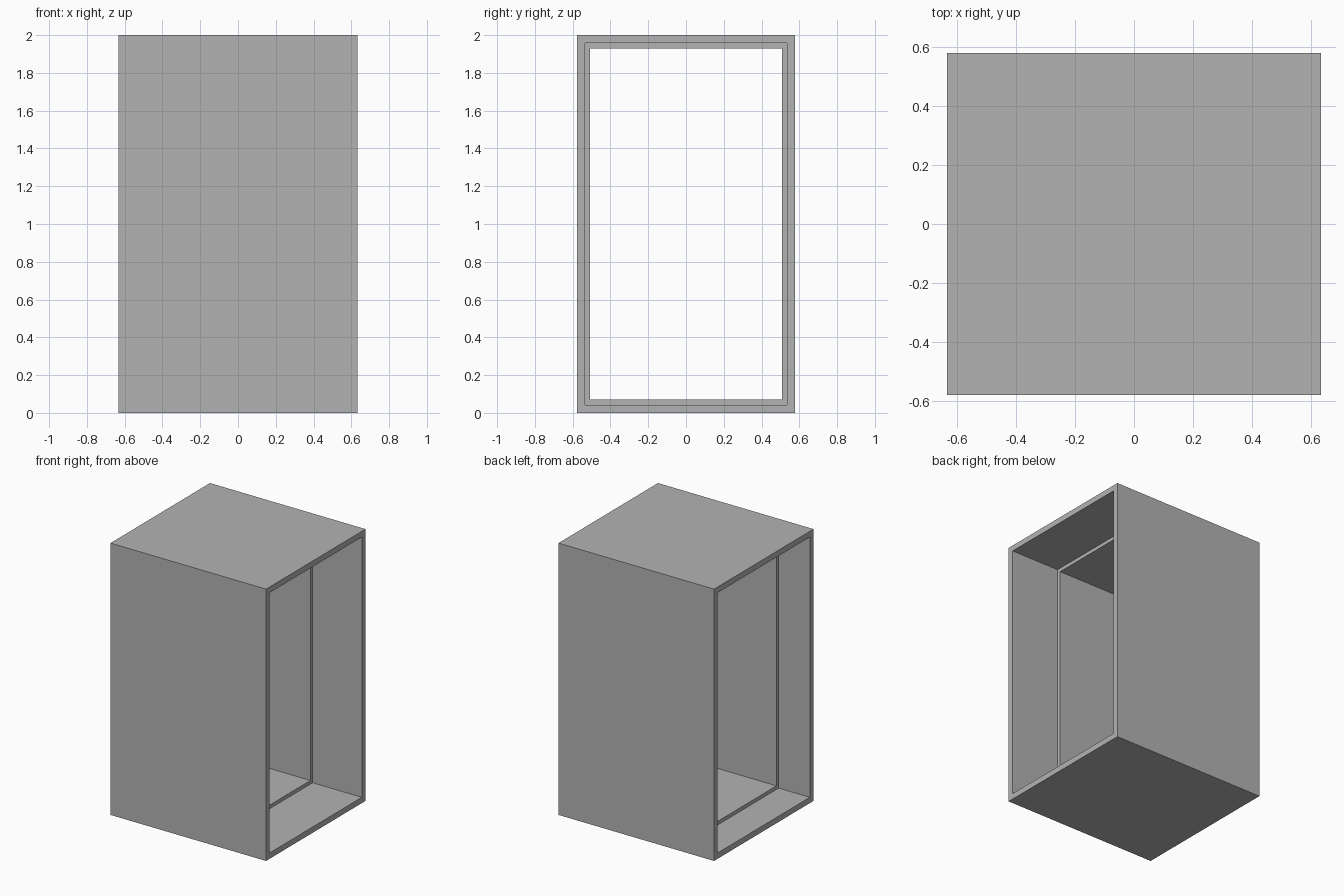
import bpy
import bmesh

cube = bpy.data.objects.get("Cube")
if cube:
    bpy.data.objects.remove(cube, do_unlink=True)

HALF_X, HALF_Y, HEIGHT = 0.633, 0.578, 2.0
RIM, LEDGE = 0.043, 0.07          # wall thickness at the ends and at the ledge
LEDGE_BACK, LEDGE_FRONT = -0.38, 0.233

grey = bpy.data.materials.new("plain grey")
grey.use_nodes = True
colour = (0.45, 0.45, 0.45, 1)
grey.diffuse_color = colour
grey.node_tree.nodes["Principled BSDF"].inputs["Base Color"].default_value = colour


def ring(bm, x, inset):
    """Rectangular loop across the housing at x, inset from the outside."""
    y, low, high = HALF_Y - inset, inset, HEIGHT - inset
    return [bm.verts.new((x, a, b)) for a, b in
            ((-y, low), (y, low), (y, high), (-y, high))]


# Open-ended housing: outer shell, end rims and the raised inner ledge
profile = [
    (-HALF_X, 0), (HALF_X, 0),
    (HALF_X, RIM), (LEDGE_FRONT, RIM),
    (LEDGE_FRONT, LEDGE), (LEDGE_BACK, LEDGE),
    (LEDGE_BACK, RIM), (-HALF_X, RIM),
]
bm = bmesh.new()
rings = [ring(bm, x, inset) for x, inset in profile]
for i, a in enumerate(rings):
    b = rings[(i + 1) % len(rings)]
    for j in range(4):
        k = (j + 1) % 4
        bm.faces.new((a[j], a[k], b[k], b[j]))
bmesh.ops.recalc_face_normals(bm, faces=bm.faces)

mesh = bpy.data.meshes.new("housing")
bm.to_mesh(mesh)
bm.free()
mesh.materials.append(grey)
housing = bpy.data.objects.new("housing", mesh)
bpy.context.collection.objects.link(housing)
